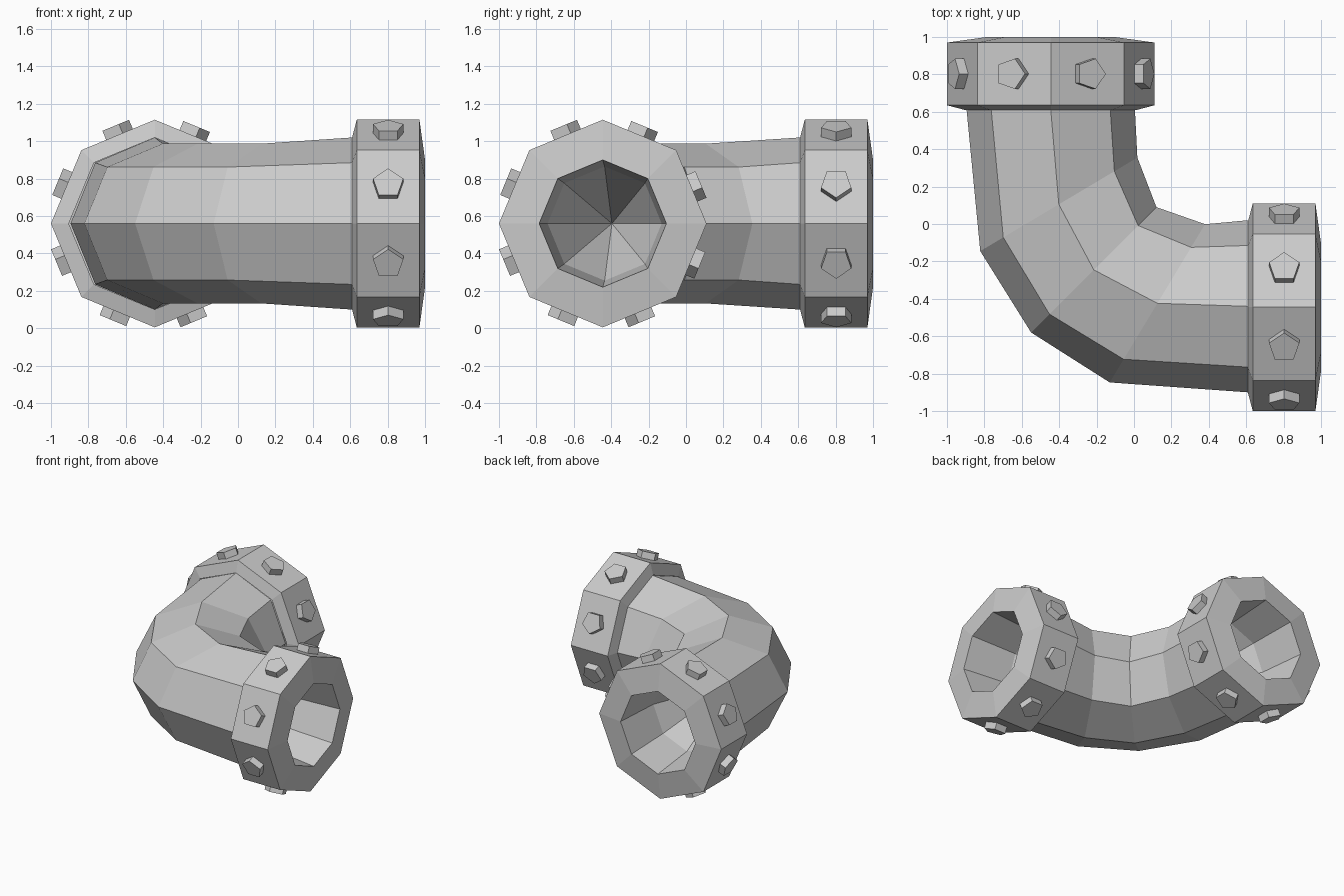
import bpy, bmesh
from math import sin, cos, pi
from mathutils import Vector

if "Cube" in bpy.data.objects:
    bpy.data.objects.remove(bpy.data.objects["Cube"])

CY, CZ = -0.445, 0.56   # axis of the collar that faces +x


def ring(bm, c, side, up, n=8):
    """Polygon loop around centre c with half-axis vectors side and up."""
    c, side, up = Vector(c), Vector(side), Vector(up)
    return [bm.verts.new(c + side * cos(2 * pi * i / n) + up * sin(2 * pi * i / n))
            for i in range(n)]


def bridge(bm, a, b):
    n = len(a)
    for i in range(n):
        bm.faces.new((a[i], a[(i + 1) % n], b[(i + 1) % n], b[i]))


def finish(bm, name, swap=False):
    if swap:   # second end of the elbow is the first mirrored across x = y
        for v in bm.verts:
            v.co.x, v.co.y = v.co.y, v.co.x
        bmesh.ops.reverse_faces(bm, faces=bm.faces[:])
    mesh = bpy.data.meshes.new(name)
    bm.to_mesh(mesh)
    bm.free()
    bpy.context.collection.objects.link(bpy.data.objects.new(name, mesh))


# bent octagonal pipe: centre, sideways half-axis (towards inner bend), vertical radius
bm = bmesh.new()
stations = [
    ((0.61, -0.44), (0, 0.46), 0.46),
    ((0.125, -0.424), (0.255, 0.423), 0.427),
    ((-0.215, -0.245), (0.335, 0.335), 0.427),
    ((-0.402, 0.105), (0.42, 0.25), 0.427),
    ((-0.445, 0.61), (0.45, 0), 0.46),
]
loops = [ring(bm, (*c, CZ), (*s, 0), (0, 0, r)) for c, s, r in stations]
for a, b in zip(loops, loops[1:]):
    bridge(bm, a, b)
bmesh.ops.recalc_face_normals(bm, faces=bm.faces[:])
# open tube: make sure the faces look outwards from the pipe axis
f = max(bm.faces, key=lambda f: f.calc_center_median().z)
if f.normal.z < 0:
    bmesh.ops.reverse_faces(bm, faces=bm.faces[:])
finish(bm, "elbow_pipe")


def collar(name, swap):
    # bevelled collar with a deep tapering bore: x, centre y, radius
    bm = bmesh.new()
    profile = [(0.61, CY, 0.46), (0.635, CY, 0.555), (0.97, CY, 0.555),
               (1.0, CY, 0.34), (0.61, -0.435, 0.305)]
    loops = [ring(bm, (x, y, CZ), (0, r, 0), (0, 0, r)) for x, y, r in profile]
    for a, b in zip(loops, loops[1:]):
        bridge(bm, b, a)
    tip = bm.verts.new((-0.05, -0.396, CZ))
    last = loops[-1]
    for i in range(8):
        bm.faces.new((last[i - 1], last[i], tip))
    bmesh.ops.recalc_face_normals(bm, faces=bm.faces[:])
    f = max(bm.faces, key=lambda f: f.calc_center_median().z)
    if f.normal.z < 0:
        bmesh.ops.reverse_faces(bm, faces=bm.faces[:])
    finish(bm, name, swap)


def bolts(name, swap):
    # one five-sided bolt head in the middle of each collar face
    bm = bmesh.new()
    for k in range(8):
        t = (k + 0.5) * pi / 4
        out = Vector((0, cos(t), sin(t)))
        along = Vector((0, sin(t), -cos(t)))
        base = Vector((0.803, CY, CZ))
        lo, hi = [ring(bm, base + out * d, along * 0.085, (0.085, 0, 0), 5)
                  for d in (0.49, 0.565)]
        bridge(bm, lo, hi)
        bm.faces.new(hi)
        bm.faces.new(lo[::-1])
    bmesh.ops.recalc_face_normals(bm, faces=bm.faces[:])
    finish(bm, name, swap)


for label, swap in (("right", False), ("back", True)):
    collar(label + "_collar", swap)
    bolts(label + "_bolts", swap)
